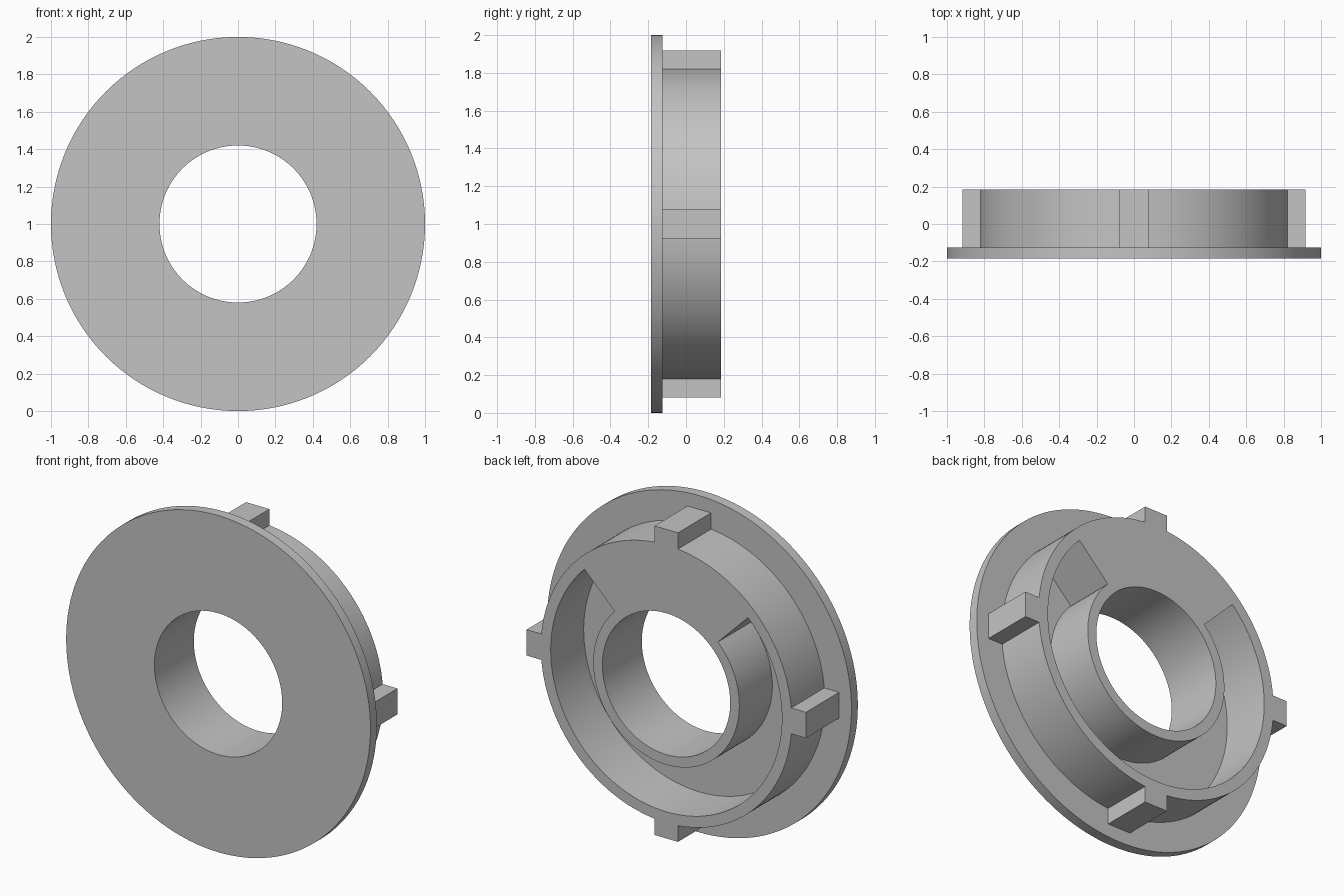
import bpy
import bmesh
from math import asin, cos, sin, pi, radians

FRONT, STEP, BACK = -0.185, -0.125, 0.185
BORE, HUB, POCKET, BODY, FLANGE = 0.42, 0.48, 0.76, 0.825, 1.0
LUG_TIP, LUG_HALF = 0.918, 0.077
SEGMENTS = 128

cube = bpy.data.objects.get("Cube")
if cube:
    bpy.data.objects.remove(cube, do_unlink=True)

grey = bpy.data.materials.new("plain grey")
grey.use_nodes = True
colour = (0.55, 0.55, 0.55, 1)
grey.diffuse_color = colour
grey.node_tree.nodes["Principled BSDF"].inputs["Base Color"].default_value = colour


def arc(radius, start, end, steps):
    """Points (x, z) along an arc about the axis of the part."""
    angles = [start + (end - start) * i / steps for i in range(steps + 1)]
    return [(radius * cos(a), radius * sin(a)) for a in angles]


def circle(radius):
    return arc(radius, 0, 2 * pi, SEGMENTS)[:-1]


def prism(name, outline, y0, y1):
    """Extrude an outline in the xz plane from y0 to y1."""
    bm = bmesh.new()
    face = bm.faces.new([bm.verts.new((x, y0, z + 1)) for x, z in outline])
    extruded = bmesh.ops.extrude_face_region(bm, geom=[face])["geom"]
    verts = [v for v in extruded if isinstance(v, bmesh.types.BMVert)]
    bmesh.ops.translate(bm, verts=verts, vec=(0, y1 - y0, 0))
    bmesh.ops.recalc_face_normals(bm, faces=bm.faces)
    mesh = bpy.data.meshes.new(name)
    bm.to_mesh(mesh)
    bm.free()
    mesh.materials.append(grey)
    obj = bpy.data.objects.new(name, mesh)
    bpy.context.collection.objects.link(obj)
    return obj


def combine(target, other, operation):
    """Apply a boolean and discard the helper."""
    mod = target.modifiers.new(operation, 'BOOLEAN')
    mod.operation = operation
    mod.solver = 'EXACT'
    mod.object = other
    bpy.context.view_layer.objects.active = target
    bpy.ops.object.modifier_apply(modifier=mod.name)
    bpy.data.objects.remove(other, do_unlink=True)


# Outline of the rear body with four square lugs
lug_angle = asin(LUG_HALF / BODY)
quarter = [(LUG_TIP, -LUG_HALF), (LUG_TIP, LUG_HALF)]
quarter += arc(BODY, lug_angle, pi / 2 - lug_angle, SEGMENTS // 4)
outline = []
for k in range(4):
    c, s = round(cos(k * pi / 2)), round(sin(k * pi / 2))
    outline += [(x * c - z * s, x * s + z * c) for x, z in quarter]

# Flange plate joined to the body
ring = prism("flanged_ring", circle(FLANGE), FRONT, STEP)
body = prism("lugged_body", outline, (FRONT + STEP) / 2, BACK)
combine(ring, body, 'UNION')

# Through bore
combine(ring, prism("bore_cutter", circle(BORE), FRONT - 0.1, BACK + 0.1), 'DIFFERENCE')

# Pocket around the hub, leaving the top quarter solid
start, end = radians(135), radians(405)
pocket = arc(POCKET, start, end, 96) + arc(HUB, end, start, 96)
combine(ring, prism("pocket_cutter", pocket, STEP, BACK + 0.1), 'DIFFERENCE')

# Smooth round walls with crisp edges
bpy.ops.object.select_all(action='DESELECT')
ring.select_set(True)
bpy.context.view_layer.objects.active = ring
bpy.ops.object.shade_smooth_by_angle(angle=radians(30))
